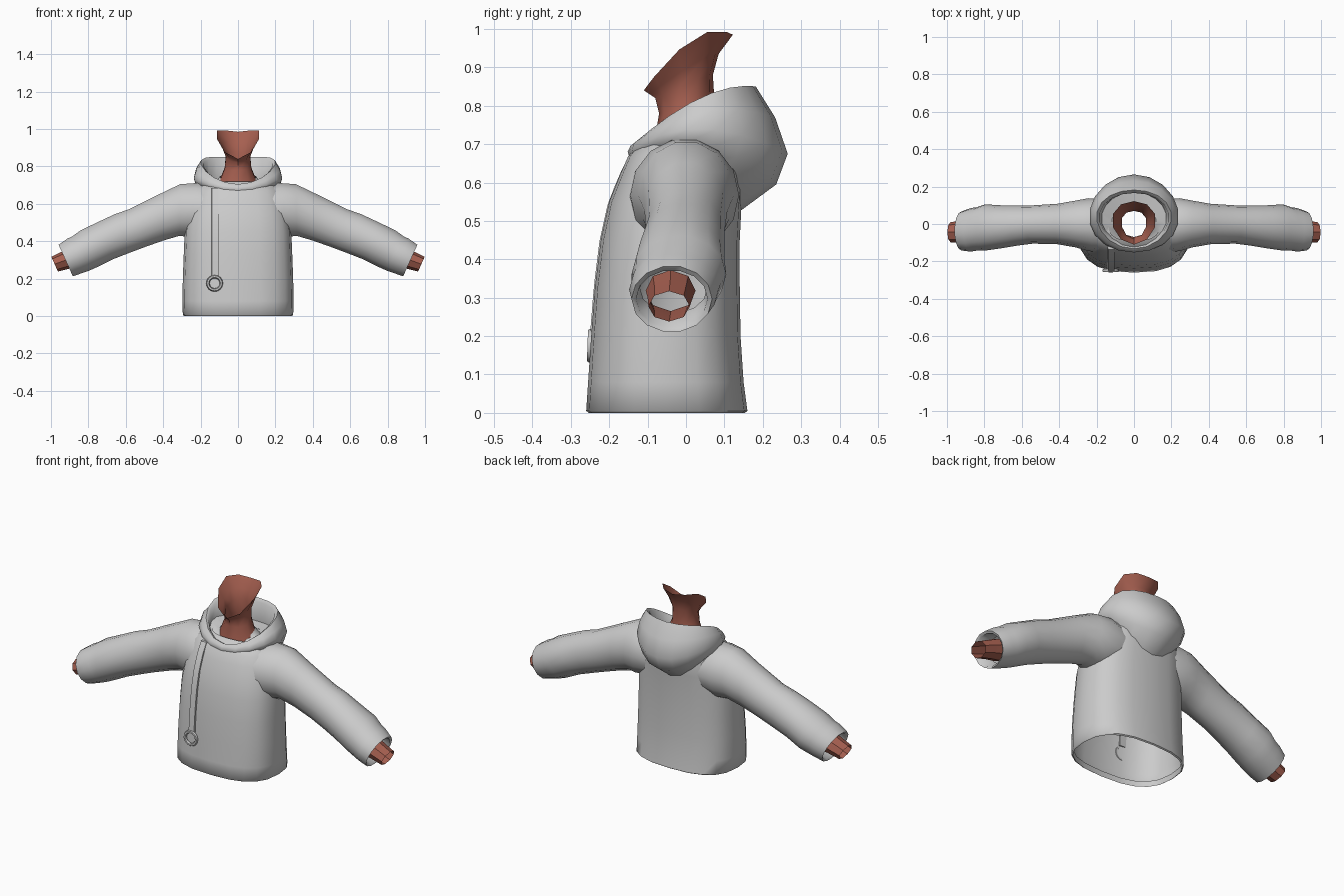
import bpy, bmesh, math
from mathutils import Vector

if "Cube" in bpy.data.objects:
    bpy.data.objects.remove(bpy.data.objects["Cube"])


def material(name, rgb):
    m = bpy.data.materials.new(name)
    m.diffuse_color = (*rgb, 1)
    m.use_nodes = True
    m.node_tree.nodes["Principled BSDF"].inputs["Base Color"].default_value = m.diffuse_color
    return m


CLOTH = material("light grey cloth", (0.60, 0.60, 0.60))
SKIN = material("warm brown skin", (0.38, 0.115, 0.08))


def loft(name, rings, mat, angle=60, cap=False, mirror=False):
    """Skin a list of equal-length closed rings."""
    bm = bmesh.new()
    rows = [[bm.verts.new(p) for p in r] for r in rings]
    n = len(rows[0])
    for a, b in zip(rows, rows[1:]):
        for i in range(n):
            j = (i + 1) % n
            bm.faces.new((a[i], a[j], b[j], b[i]))
    if cap:
        bm.faces.new(rows[0][::-1])
        bm.faces.new(rows[-1])
        bmesh.ops.recalc_face_normals(bm, faces=bm.faces)
    me = bpy.data.meshes.new(name)
    bm.to_mesh(me)
    bm.free()
    me.materials.append(mat)
    ob = bpy.data.objects.new(name, me)
    bpy.context.collection.objects.link(ob)
    bpy.ops.object.select_all(action='DESELECT')
    ob.select_set(True)
    bpy.context.view_layer.objects.active = ob
    bpy.ops.object.shade_smooth_by_angle(angle=math.radians(angle))
    if mirror:
        mod = ob.modifiers.new("Mirror", 'MIRROR')
        mod.use_clip = False
        mod.use_mirror_merge = False
    return ob


def spow(v, e):
    return math.copysign(abs(v) ** e, v)


# Torso sections: height, half width, front y, back y
TORSO = [(0.005, 0.295, -0.26, 0.16), (0.08, 0.297, -0.255, 0.15),
         (0.20, 0.295, -0.247, 0.142), (0.33, 0.29, -0.237, 0.14),
         (0.45, 0.285, -0.222, 0.14), (0.55, 0.272, -0.2, 0.145),
         (0.62, 0.255, -0.172, 0.15), (0.67, 0.235, -0.15, 0.14),
         (0.705, 0.2, -0.12, 0.12), (0.72, 0.14, -0.09, 0.1)]
EXP = 2.6


def torso_ring(z, hx, yf, yb, n=20):
    ring = []
    for i in range(n):
        t = 2 * math.pi * i / n
        x = hx * spow(math.sin(t), 2 / EXP)
        y = (yf + yb) / 2 - (yb - yf) / 2 * spow(math.cos(t), 2 / EXP)
        ring.append((x, y, z))
    return ring


# A short turned-in hem comes before the outer wall
hem = [(0.03, 0.285, -0.25, 0.15), (0.0, 0.288, -0.253, 0.153)]
loft("torso", [torso_ring(*s) for s in hem + TORSO], CLOTH)


def torso_front(x, z):
    """Y of the torso front surface."""
    for a, b in zip(TORSO, TORSO[1:]):
        if a[0] <= z <= b[0]:
            f = (z - a[0]) / (b[0] - a[0])
            hx, yf, yb = (a[k] + f * (b[k] - a[k]) for k in (1, 2, 3))
            return (yf + yb) / 2 - (yb - yf) / 2 * (1 - (abs(x) / hx) ** EXP) ** (1 / EXP)


def tube_ring(xt, zt, xb, zb, y0, y1, n=14):
    """Ring from its top point, bottom point and y range."""
    c = Vector(((xt + xb) / 2, (y0 + y1) / 2, (zt + zb) / 2))
    up = Vector((xt - xb, 0, zt - zb)) / 2
    side = Vector((0, (y1 - y0) / 2, 0))
    return [c + side * math.cos(2 * math.pi * i / n) + up * math.sin(2 * math.pi * i / n)
            for i in range(n)]


# Sleeves, ending in a slightly gathered cuff folded inward
SLEEVE = [(0.13, 0.70, 0.20, 0.43, -0.15, 0.13), (0.22, 0.715, 0.265, 0.42, -0.145, 0.138),
          (0.31, 0.708, 0.315, 0.425, -0.125, 0.125), (0.42, 0.655, 0.40, 0.40, -0.108, 0.108),
          (0.58, 0.575, 0.50, 0.365, -0.105, 0.10), (0.66, 0.547, 0.58, 0.335, -0.115, 0.10),
          (0.75, 0.505, 0.67, 0.30, -0.13, 0.10), (0.84, 0.462, 0.75, 0.26, -0.142, 0.105),
          (0.885, 0.43, 0.795, 0.24, -0.142, 0.09), (0.915, 0.415, 0.83, 0.228, -0.148, 0.085),
          (0.96, 0.383, 0.882, 0.21, -0.142, 0.068), (0.95, 0.372, 0.879, 0.222, -0.13, 0.056),
          (0.87, 0.39, 0.81, 0.26, -0.12, 0.055)]
loft("sleeves", [tube_ring(*s) for s in SLEEVE], CLOTH, mirror=True)

# Open wrist stubs
WRIST = [(0.885, 0.372, 0.835, 0.265, -0.105, 0.025), (0.935, 0.347, 0.895, 0.255, -0.10, 0.018),
         (0.998, 0.317, 0.963, 0.238, -0.098, 0.01)]
loft("wrists", [tube_ring(*s, n=8) for s in WRIST], SKIN, angle=30, mirror=True)


def saddle_ring(front, side, back, n):
    """Ring through a front (y, z), side (x, y, z) and back (y, z) point."""
    ring = []
    for i in range(n):
        t = 2 * math.pi * i / n
        c = math.cos(t)

        def blend(f, s, b):
            return s + (f - b) / 2 * c + ((f + b) / 2 - s) * c * c
        ring.append((side[0] * math.sin(t), blend(front[0], side[1], back[0]),
                     blend(front[1], side[2], back[1])))
    return ring


# Lowered hood: outer bulge, rim, then lining down to the neck
HOOD = [((-0.125, 0.64), (0.19, 0.02, 0.675), (0.14, 0.525)),
        ((-0.145, 0.66), (0.228, 0.03, 0.70), (0.235, 0.595)),
        ((-0.152, 0.68), (0.24, 0.04, 0.74), (0.265, 0.675)),
        ((-0.145, 0.695), (0.227, 0.04, 0.785), (0.232, 0.77)),
        ((-0.132, 0.705), (0.2, 0.04, 0.822), (0.182, 0.85)),
        ((-0.122, 0.70), (0.185, 0.035, 0.81), (0.166, 0.835)),
        ((-0.105, 0.68), (0.175, 0.03, 0.74), (0.17, 0.72)),
        ((-0.085, 0.68), (0.12, 0.01, 0.72), (0.10, 0.71)),
        ((-0.07, 0.69), (0.095, 0.0, 0.745), (0.075, 0.75))]
loft("hood", [saddle_ring(*s, n=18) for s in HOOD], CLOTH)

# Neck, flaring up to an open jaw line
NECK = [((-0.085, 0.69), (0.105, 0.0, 0.72), (0.08, 0.72)),
        ((-0.07, 0.78), (0.075, 0.0, 0.79), (0.075, 0.80)),
        ((-0.08, 0.82), (0.068, 0.01, 0.86), (0.07, 0.88)),
        ((-0.095, 0.83), (0.085, 0.02, 0.91), (0.085, 0.935)),
        ((-0.11, 0.84), (0.118, 0.02, 0.975), (0.122, 0.985))]
loft("neck", [saddle_ring(*s, n=10) for s in NECK], SKIN, angle=40)

# Flat drawcord following the chest
CX = -0.122
cord = []
for k in range(11):
    z = 0.685 - k * 0.0475
    y = torso_front(CX, z)
    cord.append([(CX - 0.02, y + 0.006, z), (CX + 0.02, y + 0.006, z),
                 (CX + 0.017, y - 0.011, z), (CX - 0.017, y - 0.011, z)])
loft("drawcord", cord, CLOTH, angle=50, cap=True)

# Ring hanging at the end of the drawcord
bpy.ops.mesh.primitive_torus_add(major_radius=0.036, minor_radius=0.009, major_segments=16,
                                 minor_segments=6, rotation=(math.radians(88), 0, 0),
                                 location=(CX - 0.003, torso_front(CX, 0.175) - 0.008, 0.175))
ring = bpy.context.object
ring.name = "cord_ring"
ring.data.materials.append(CLOTH)
bpy.ops.object.shade_smooth_by_angle(angle=math.radians(60))
